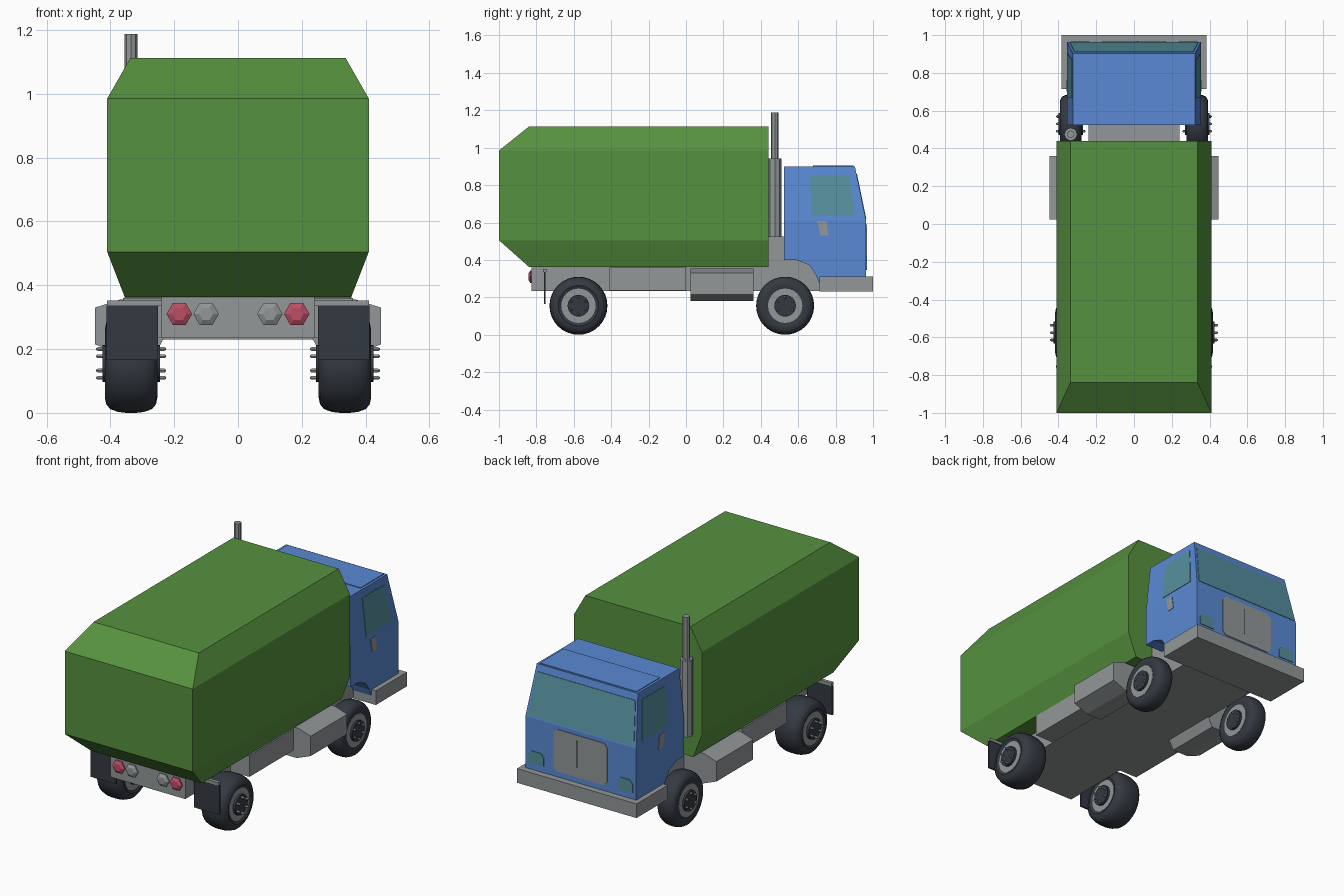
import bpy, bmesh, math
from mathutils import Vector

if "Cube" in bpy.data.objects:
    bpy.data.objects.remove(bpy.data.objects["Cube"])


def material(name, rgb):
    m = bpy.data.materials.new(name)
    lin = [(c / 255 / 12.92 if c < 11 else ((c / 255 + 0.055) / 1.055) ** 2.4) for c in rgb]
    m.diffuse_color = (*lin, 1)
    m.use_nodes = True
    m.node_tree.nodes["Principled BSDF"].inputs["Base Color"].default_value = m.diffuse_color
    return m


GREEN = material("body green", (86, 145, 62))
BLUE = material("cab blue", (90, 138, 212))
GREY = material("metal grey", (146, 151, 152))
GLASS = material("window teal", (86, 144, 158))
DARK = material("tyre dark", (52, 58, 66))
RED = material("tail light red", (190, 78, 102))
BLACK = material("slit black", (28, 30, 34))


def loft(name, rings, mat, smooth=False):
    """Skin a list of equal-length point rings and cap the ends."""
    bm = bmesh.new()
    vs = [[bm.verts.new(p) for p in r] for r in rings]
    n = len(vs[0])
    for a, b in zip(vs, vs[1:]):
        for i in range(n):
            j = (i + 1) % n
            bm.faces.new((a[i], a[j], b[j], b[i]))
    bm.faces.new(vs[0])
    bm.faces.new(vs[-1][::-1])
    bmesh.ops.remove_doubles(bm, verts=bm.verts[:], dist=0.0005)
    bmesh.ops.recalc_face_normals(bm, faces=bm.faces[:])
    me = bpy.data.meshes.new(name)
    bm.to_mesh(me)
    bm.free()
    me.materials.append(mat)
    ob = bpy.data.objects.new(name, me)
    bpy.context.collection.objects.link(ob)
    if smooth:
        bpy.ops.object.select_all(action='DESELECT')
        ob.select_set(True)
        bpy.context.view_layer.objects.active = ob
        bpy.ops.object.shade_smooth_by_angle(angle=math.radians(40))
    return ob


def prism(name, pts, vec, mat):
    pts = [Vector(p) for p in pts]
    return loft(name, [pts, [p + Vector(vec) for p in pts]], mat)


def box(name, x0, x1, y0, y1, z0, z1, mat):
    return prism(name, [(x0, y0, z0), (x1, y0, z0), (x1, y1, z0), (x0, y1, z0)], (0, 0, z1 - z0), mat)


def turned(name, profile, centre, axis, mat, sides=24, smooth=False):
    """Turned solid along x, y or z; profile is (radius, offset) pairs."""
    rings = []
    for r, d in profile:
        ring = []
        for i in range(sides):
            t = 2 * math.pi * i / sides
            a, b = r * math.cos(t), r * math.sin(t)
            p = {'x': (d, a, b), 'y': (a, d, b), 'z': (a, b, d)}[axis]
            ring.append(Vector(centre) + Vector(p))
        rings.append(ring)
    return loft(name, rings, mat, smooth)


# cargo body: octagonal section, closing to a rectangle at the rear
def section(y, top_x, top_z, low_x, low_z):
    h = [(top_x, top_z), (0.41, 0.985), (0.41, 0.505), (low_x, low_z)]
    return [(x, y, z) for x, z in h] + [(-x, y, z) for x, z in h[::-1]]


loft("cargo_body", [section(0.44, 0.337, 1.113, 0.355, 0.363),
                    section(-0.84, 0.337, 1.113, 0.355, 0.363),
                    section(-1.0, 0.41, 0.985, 0.41, 0.505)], GREEN)

# chassis, engine hump, front bumper
box("chassis", -0.24, 0.24, -0.825, 0.75, 0.235, 0.363, GREY)
prism("engine_hump", [(-0.24, y, z) for y, z in
      [(0.44, 0.3), (0.44, 0.525), (0.75, 0.525), (0.75, 0.3)]], (0.48, 0, 0), GREY)
box("front_bumper", -0.383, 0.383, 0.715, 1.0, 0.23, 0.312, GREY)


# cab: side profile, narrowed above the waist line
def half_width(z):
    return 0.355 - max(0, z - 0.61) / 0.29 * 0.031


def front_y(z):
    return 0.963 - max(0, z - 0.61) / 0.29 * 0.06


cab_rings = []
low = [(0.525, 0.40), (0.59, 0.40), (0.66, 0.372), (0.695, 0.32), (0.71, 0.28), (0.963, 0.28)]
profile = low + [(0.963, 0.61), (front_y(0.9), 0.9), (0.525, 0.9), (0.525, 0.61)]
prism("cab_lower", [(-0.355, y, z) for y, z in low + [(0.963, 0.61), (0.525, 0.61)]], (0.71, 0, 0), BLUE)
loft("cab_upper", [[(sx * half_width(z), y, z) for sx, y in
                    ((-1, 0.525), (1, 0.525), (1, front_y(z)), (-1, front_y(z)))]
                   for z in (0.61, 0.9)], BLUE)
box("roof_panel", -0.31, 0.31, 0.68, 0.895, 0.898, 0.904, BLUE)

# windscreen and grille
prism("windscreen", [(x, front_y(z) - 0.003, z) for x, z in
      [(-0.34, 0.62), (0.34, 0.62), (0.315, 0.86), (-0.315, 0.86)]], (0, 0.006, 0), GLASS)
prism("grille", [(x, 0.96, z) for x, z in
      [(-0.15, 0.345), (0.15, 0.345), (0.172, 0.367), (0.172, 0.565),
       (0.15, 0.588), (-0.15, 0.588), (-0.172, 0.565), (-0.172, 0.367)]], (0, 0.007, 0), GREY)
box("grille_slit", 0.017, 0.022, 0.964, 0.969, 0.4, 0.555, BLACK)

for s, side in ((1, "right"), (-1, "left")):
    # cab side window, door handle, head lamp
    def side_plate(name, pts, mat):
        prism(f"{name}_{side}", [(s * (half_width(z) - 0.003), y, z) for y, z in pts], (s * 0.006, 0, 0), mat)

    side_plate("side_window", [(0.668, 0.636), (0.905, 0.636), (0.872, 0.855), (0.666, 0.855)], GLASS)
    side_plate("door_handle", [(0.72, 0.53), (0.763, 0.53), (0.75, 0.609), (0.702, 0.609)], GREY)
    prism(f"head_lamp_{side}", [(s * x, 0.96, z) for x, z in
          [(0.235, 0.35), (0.335, 0.35), (0.335, 0.40), (0.315, 0.42), (0.255, 0.42), (0.235, 0.40)]],
          (0, 0.007, 0), GLASS)

    # fuel tank and side locker
    prism(f"fuel_tank_{side}", [(s * x, 0.025, z) for x, z in
          [(0.23, 0.355), (0.37, 0.355), (0.448, 0.33), (0.448, 0.215), (0.36, 0.18), (0.26, 0.18), (0.23, 0.24)]],
          (0, 0.335, 0), GREY)
    box(f"side_locker_{side}", s * 0.23, s * 0.36, -0.41, 0.0, 0.237, 0.36, GREY)

    # mud flap with its bracket
    box(f"mud_flap_{side}", s * 0.25, s * 0.412, -0.76, -0.75, 0.165, 0.335, DARK)
    box(f"flap_bracket_{side}", s * 0.23, s * 0.41, -0.765, -0.745, 0.335, 0.352, GREY)

    # tail lamps
    for x, mat, kind in ((0.184, RED, "tail_lamp"), (0.1, GREY, "reverse_lamp")):
        turned(f"{kind}_{side}", [(0.04, 0.01), (0.04, -0.007), (0.022, -0.017)],
               (s * x, -0.825, 0.31), 'y', mat, 6)

    # wheels: tyre, rim ring, hub, studs
    for y, w, end in ((-0.575, 0.082, "rear"), (0.53, 0.058, "front")):
        c = (s * 0.335, y, 0.155)
        half = [(0.09, 0.88), (0.108, 1.0), (0.128, 0.95), (0.143, 0.8), (0.152, 0.5), (0.155, 0.18)]
        tyre = [(r, -k * w) for r, k in half] + [(r, k * w) for r, k in half[::-1]]
        turned(f"{end}_tyre_{side}", tyre, c, 'x', DARK, 32, True)
        turned(f"{end}_rim_{side}", [(0.092, -0.92 * w), (0.092, 0.92 * w)], c, 'x', GREY)
        turned(f"{end}_hub_{side}", [(0.058, -w - 0.008), (0.058, w + 0.008)], c, 'x', DARK)
        for i in range(6):
            t = math.pi * (i + 0.5) / 3
            p = (c[0], y + 0.045 * math.cos(t), 0.155 + 0.045 * math.sin(t))
            e = w * 1.34
            turned(f"{end}_stud_{side}_{i}", [(0.003, -e), (0.007, -e + 0.006), (0.007, e - 0.006), (0.003, e)],
                   p, 'x', GREY, 6)

# exhaust stack on the left behind the cab
turned("exhaust_muffler", [(0.035, 0.5), (0.035, 0.942)], (-0.335, 0.475, 0), 'z', GREY, 8)
turned("exhaust_pipe", [(0.02, 0.9), (0.02, 1.188)], (-0.335, 0.475, 0), 'z', GREY, 8)
